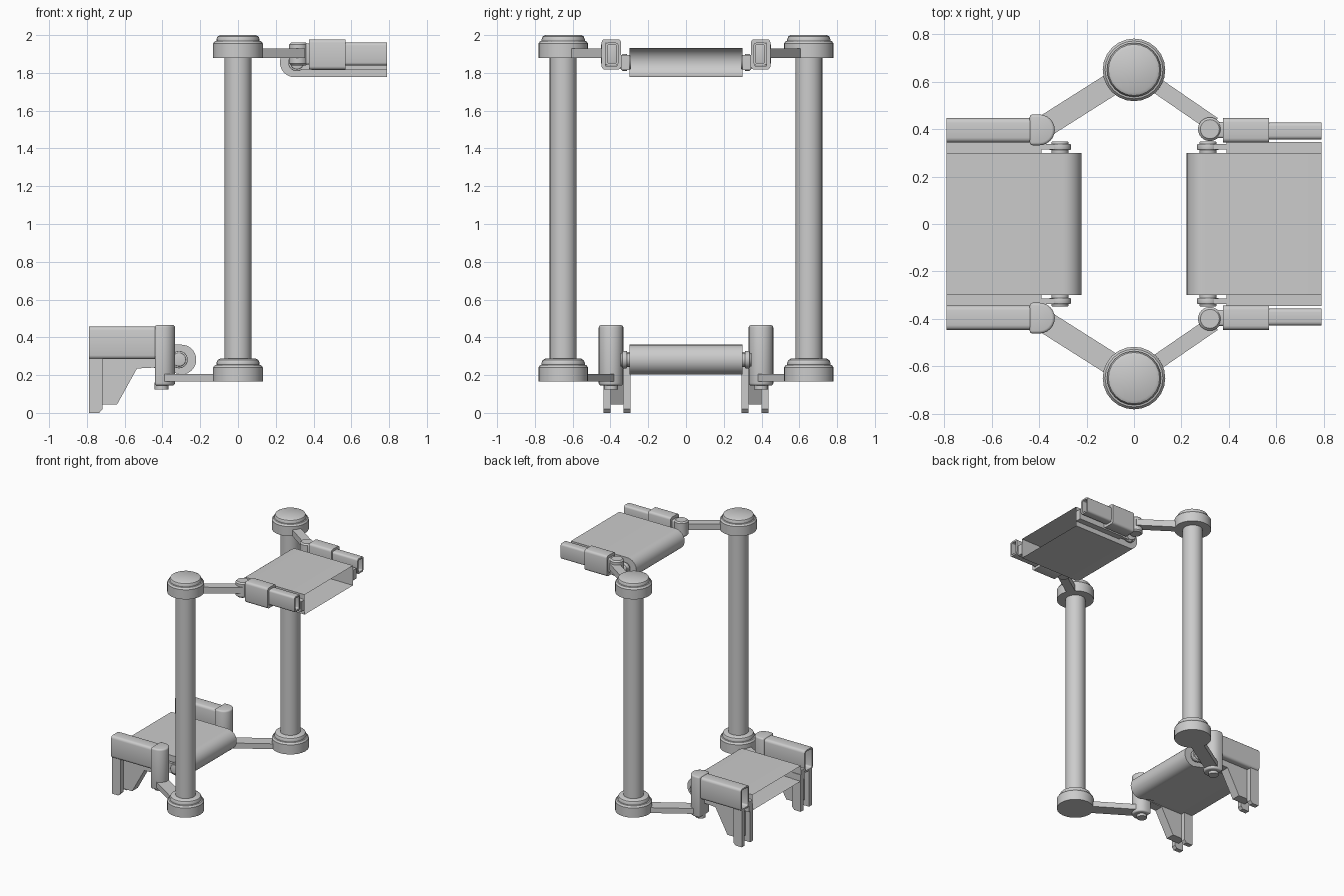
import bpy, bmesh, math
from mathutils import Vector

cube = bpy.data.objects.get("Cube")
if cube:
    bpy.data.objects.remove(cube, do_unlink=True)

grey = bpy.data.materials.new("plain grey")
grey.use_nodes = True
tone = (0.6, 0.6, 0.6, 1)
grey.diffuse_color = tone
grey.node_tree.nodes["Principled BSDF"].inputs["Base Color"].default_value = tone


def finish(name, bm, bevel=0.0):
    mesh = bpy.data.meshes.new(name)
    bmesh.ops.recalc_face_normals(bm, faces=bm.faces)
    bm.to_mesh(mesh)
    bm.free()
    mesh.materials.append(grey)
    ob = bpy.data.objects.new(name, mesh)
    bpy.context.collection.objects.link(ob)
    bpy.ops.object.select_all(action='DESELECT')
    ob.select_set(True)
    bpy.context.view_layer.objects.active = ob
    if bevel:
        mod = ob.modifiers.new("Rounded edges", 'BEVEL')
        mod.width, mod.segments, mod.limit_method = bevel, 3, 'ANGLE'
        bpy.ops.object.modifier_apply(modifier=mod.name)
    bpy.ops.object.shade_smooth_by_angle(angle=math.radians(35))
    return ob


def prism(name, points, offset, bevel=0.0):
    """Extrude a closed outline of 3D points along an offset."""
    bm = bmesh.new()
    face = bm.faces.new([bm.verts.new(p) for p in points])
    new = bmesh.ops.extrude_face_region(bm, geom=[face])["geom"]
    bmesh.ops.translate(bm, vec=offset,
                        verts=[v for v in new if isinstance(v, bmesh.types.BMVert)])
    return finish(name, bm, bevel)


def box(name, x, y, z, bevel=0.0):
    y = sorted(y)
    return prism(name, [(x[0], y[0], z[0]), (x[1], y[0], z[0]),
                        (x[1], y[1], z[0]), (x[0], y[1], z[0])],
                 (0, 0, z[1] - z[0]), bevel)


def tube(name, x, y, z, radius, wall=0.012):
    """Hollow rounded-rectangle rail along x, open at both ends."""
    bm = bmesh.new()
    loops = []
    for inset in (0, wall):
        r = radius - inset * 0.7
        cy, cz = sum(y) / 2, sum(z) / 2
        hy = abs(y[1] - y[0]) / 2 - inset - r
        hz = abs(z[1] - z[0]) / 2 - inset - r
        outline = []
        for corner, (sy, sz) in enumerate([(1, 1), (-1, 1), (-1, -1), (1, -1)]):
            for step in range(4):
                a = math.pi / 2 * (corner + step / 3)
                outline.append((cy + sy * hy + r * math.cos(a),
                                cz + sz * hz + r * math.sin(a)))
        for px in x:
            loops.append([bm.verts.new((px, *p)) for p in outline])
    n = len(loops[0])
    for a, b in ((0, 1), (1, 3), (3, 2), (2, 0)):
        for i in range(n):
            j = (i + 1) % n
            bm.faces.new((loops[a][i], loops[a][j], loops[b][j], loops[b][i]))
    return finish(name, bm)


def lathe(name, x, y, profile, sides=32):
    """Solid of revolution about a vertical axis, from (radius, z) pairs."""
    bm = bmesh.new()
    rings = [[bm.verts.new((x + r * math.cos(i * math.tau / sides),
                            y + r * math.sin(i * math.tau / sides), z))
              for i in range(sides)] for r, z in profile]
    for a, b in zip(rings, rings[1:]):
        for i in range(sides):
            j = (i + 1) % sides
            bm.faces.new((a[i], a[j], b[j], b[i]))
    bm.faces.new(rings[0])
    bm.faces.new(rings[-1])
    return finish(name, bm)


def disc(name, x, z, r, y0, y1):
    pts = [(x + r * math.cos(i * math.tau / 24), y0, z + r * math.sin(i * math.tau / 24))
           for i in range(24)]
    return prism(name, pts, (0, y1 - y0, 0), 0.005)


def arm(name, start, end, width, z0, z1):
    a, b = Vector((*start, z0)), Vector((*end, z0))
    side = Vector((a.y - b.y, b.x - a.x, 0)).normalized() * width / 2
    return prism(name, [a - side, b - side, b + side, a + side], (0, 0, z1 - z0))


def belt(name, s, axis, zc, r, bottom):
    """Belt wrapped round a roller; s is the side it runs out to, open there."""
    path = [(s * 0.79, zc + r)]
    for i in range(17):
        a = math.pi / 2 + math.pi * i / 16
        path.append((s * (axis + r * math.cos(a)), zc + r * math.sin(a)))
    path += [(s * 0.45, bottom), (s * 0.79, bottom)]
    bm = bmesh.new()
    left, right = ([bm.verts.new((x, y, z)) for x, z in path] for y in (-0.3, 0.3))
    for i in range(len(path) - 1):
        bm.faces.new((left[i], left[i + 1], right[i + 1], right[i]))
    bm.faces.new(left)
    bm.faces.new(right)
    return finish(name, bm)


# Belts
belt("upper_belt", 1, 0.30, 1.855, 0.078, 1.777)
belt("lower_belt", -1, 0.30, 0.282, 0.079, 0.24)

for t, label in ((-1, "front"), (1, "back")):
    # Pole with stepped end collars
    py = t * 0.65
    lathe(label + "_pole", 0, py, [(0.0715, 0.25), (0.0715, 1.9)])
    for part, z, rise in (("foot", 0.165, 0.122), ("cap", 1.88, 0.12)):
        lathe(f"{label}_pole_{part}", 0, py,
              [(0.132, z), (0.132, z + 0.075), (0.122, z + 0.088), (0.114, z + 0.09),
               (0.114, z + rise - 0.02), (0.108, z + rise - 0.007), (0.095, z + rise)],
              24)

    # Upper arm, hinge, sleeve and hollow rail
    arm(label + "_upper_arm", (0, py), (0.335, t * 0.42), 0.065, 1.88, 1.93)
    lathe(label + "_upper_hinge", 0.32, t * 0.4,
          [(0.04, 1.84), (0.05, 1.85), (0.05, 1.95), (0.04, 1.96)])
    box(label + "_hinge_neck", (0.32, 0.39), (t * 0.362, t * 0.43), (1.845, 1.955), 0.01)
    tube(label + "_upper_sleeve", (0.375, 0.57), (t * 0.344, t * 0.447), (1.817, 1.978), 0.018, 0.02)
    tube(label + "_upper_rail", (0.375, 0.79), (t * 0.357, t * 0.428), (1.84, 1.96), 0.015)

    # Lower arm, post and rail
    arm(label + "_lower_arm", (0, py), (-0.395, t * 0.4), 0.095, 0.165, 0.207)
    post = [(-0.44, t * 0.332, 0.145), (-0.44, t * 0.462, 0.145)]
    for i in range(13):
        a = math.pi / 2 - math.pi * i / 12
        post.append((-0.399 + 0.065 * math.cos(a), t * (0.397 + 0.065 * math.sin(a)), 0.145))
    prism(label + "_lower_post", post, (0, 0, 0.32), 0.012)
    lathe(label + "_post_pin", -0.405, t * 0.397, [(0.036, 0.125), (0.036, 0.16)], 20)
    tube(label + "_lower_rail", (-0.79, -0.42), (t * 0.344, t * 0.447), (0.285, 0.457), 0.02)

    # Forked leg: a tapered web between two prongs
    web = [(-0.75, 0.29), (-0.75, 0.045), (-0.64, 0.045), (-0.535, 0.235),
           (-0.44, 0.24), (-0.44, 0.29)]
    prism(label + "_leg_web", [(x, t * 0.33, z) for x, z in web], (0, t * 0.07, 0))
    prong = [(-0.79, 0.29), (-0.79, 0), (-0.735, 0), (-0.717, 0.02), (-0.717, 0.29)]
    for side, y in (("inner", 0.295), ("outer", 0.4)):
        prism(f"{label}_{side}_prong", [(x, t * y, z) for x, z in prong], (0, t * 0.036, 0))

    # Roller brackets and side frames
    for level, s, z in (("upper", 1, 1.855), ("lower", -1, 0.282)):
        disc(f"{label}_{level}_roller_hub", s * 0.312, z, 0.036, t * 0.29, t * 0.348)
        disc(f"{label}_{level}_roller_plate", s * 0.312, z, 0.046, t * 0.312, t * 0.338)
        xs = sorted((s * 0.31, s * 0.4))
        box(f"{label}_{level}_bracket", xs, (t * 0.315, t * 0.338), (z - 0.038, z + 0.038))
        xs = sorted((s * 0.39, s * 0.79))
        box(f"{label}_{level}_side_frame", xs, (t * 0.3, t * 0.345), (z - 0.04, z + 0.04))
